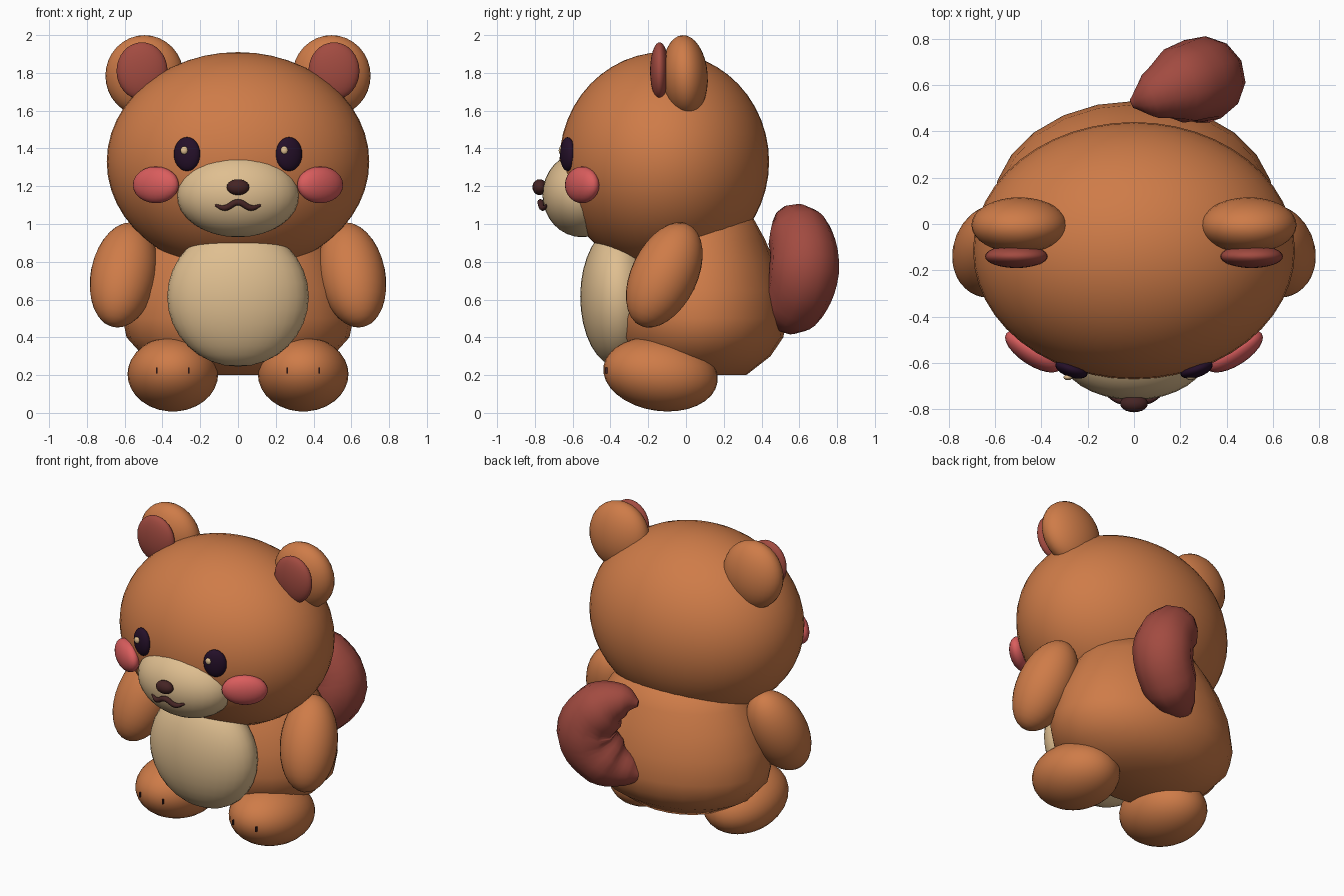
import bpy, bmesh, math
from mathutils import Vector, Matrix, Euler

cube = bpy.data.objects.get("Cube")
if cube:
    bpy.data.objects.remove(cube, do_unlink=True)


def material(name, r, g, b):
    m = bpy.data.materials.new(name)
    m.use_nodes = True
    m.diffuse_color = (r, g, b, 1)
    m.node_tree.nodes["Principled BSDF"].inputs["Base Color"].default_value = (r, g, b, 1)
    return m


FUR = material("orange fur", .62, .2, .065)
CREAM = material("cream", .74, .52, .28)
RED = material("dark red", .36, .07, .052)
PINK = material("cheek pink", .7, .11, .11)
BROWN = material("nose brown", .06, .018, .018)
INK = material("eye ink", .018, .005, .022)


def add_mesh(name, bm, mat, smooth=True):
    bmesh.ops.recalc_face_normals(bm, faces=bm.faces)
    mesh = bpy.data.meshes.new(name)
    bm.to_mesh(mesh)
    bm.free()
    mesh.materials.append(mat)
    for p in mesh.polygons:
        p.use_smooth = smooth
    ob = bpy.data.objects.new(name, mesh)
    bpy.context.collection.objects.link(ob)
    return ob


def ellipsoid(name, centre, radii, mat, rot=None, seg=32):
    bm = bmesh.new()
    bmesh.ops.create_uvsphere(bm, u_segments=seg, v_segments=seg // 2, radius=1)
    turn = rot.to_matrix().to_4x4() if rot else Matrix()
    bm.transform(Matrix.Translation(centre) @ turn @ Matrix.Diagonal((*radii, 1)))
    return add_mesh(name, bm, mat)


def tube(name, points, mat, resolution, bevel):
    """Round tube along (x, y, z, radius) points."""
    cu = bpy.data.curves.new(name, 'CURVE')
    cu.dimensions = '3D'
    cu.bevel_depth = 1
    cu.bevel_resolution = bevel
    cu.resolution_u = resolution
    cu.use_fill_caps = True
    sp = cu.splines.new('BEZIER')
    sp.bezier_points.add(len(points) - 1)
    for bp, (x, y, z, r) in zip(sp.bezier_points, points):
        bp.co = (x, y, z)
        bp.radius = r
        bp.handle_left_type = bp.handle_right_type = 'AUTO'
    cu.materials.append(mat)
    ob = bpy.data.objects.new(name, cu)
    bpy.context.collection.objects.link(ob)
    bpy.ops.object.select_all(action='DESELECT')
    bpy.context.view_layer.objects.active = ob
    ob.select_set(True)
    bpy.ops.object.convert(target='MESH')
    bpy.ops.object.shade_smooth()


# Torso: turned profile, flattened front to back, with a flat base
profile = [(0, .2), (.33, .2), (.5, .3), (.59, .4), (.61, .5), (.59, .65),
           (.53, .8), (.46, .92), (.38, 1.03), (0, 1.12)]
bm = bmesh.new()
verts = [bm.verts.new((r, 0, z)) for r, z in profile]
edges = [bm.edges.new(pair) for pair in zip(verts, verts[1:])]
bmesh.ops.spin(bm, geom=verts + edges, cent=(0, 0, 0), axis=(0, 0, 1),
               angle=math.tau, steps=24)
bmesh.ops.remove_doubles(bm, verts=bm.verts, dist=.0005)
bm.transform(Matrix.Translation((0, .07, 0)) @ Matrix.Diagonal((1, .755, 1, 1)))
torso = add_mesh("torso", bm, FUR)
bpy.context.view_layer.objects.active = torso
torso.select_set(True)
bpy.ops.object.shade_smooth_by_angle(angle=math.radians(50))

# Head, belly and face
ellipsoid("head", (0, -.115, 1.33), (.695, .555, .58), FUR, seg=48)
ellipsoid("belly", (0, -.36, .615), (.375, .2, .37), CREAM)
ellipsoid("muzzle", (0, -.55, 1.155), (.325, .21, .225), CREAM)
ellipsoid("nose", (0, -.775, 1.195), (.06, .038, .042), BROWN, seg=20)
tube("mouth", [(-.12, -.735, 1.1, .006), (-.07, -.758, 1.085, .016),
               (0, -.77, 1.115, .017), (.07, -.758, 1.085, .016),
               (.12, -.735, 1.1, .006)], BROWN, 6, 3)

# Paired parts
for s, side in ((1, "left"), (-1, "right")):
    ellipsoid(side + "_eye", (s * .27, -.627, 1.37), (.073, .035, .09), INK,
              Euler((0, 0, s * math.radians(19))), 24)
    ellipsoid(side + "_eye_glint", (s * .265 - .02, -.662, 1.39),
              (.02, .012, .022), CREAM, seg=12)
    ellipsoid(side + "_cheek", (s * .435, -.55, 1.207), (.14, .06, .097), PINK,
              Euler((0, 0, s * math.radians(33))), 24)
    ellipsoid(side + "_ear", (s * .495, -.005, 1.785), (.207, .12, .215), FUR,
              Euler((math.radians(4), 0, 0)))
    ellipsoid(side + "_inner_ear", (s * .508, -.14, 1.81), (.135, .05, .152), RED)
    reach = Vector((s * .1, -.24, -.5)).to_track_quat('Z', 'Y')
    ellipsoid(side + "_arm", (s * .605, -.115, .73), (.175, .175, .3), FUR, reach)
    ellipsoid(side + "_foot", (s * .345, -.135, .205), (.24, .305, .195), FUR,
              Euler((math.radians(-8), 0, 0)))
    # Toe marks
    for n, x in enumerate((.26, .43)):
        bm = bmesh.new()
        bmesh.ops.create_cube(bm, size=1)
        bm.transform(Matrix.Translation((s * x, -.418, .225))
                     @ Matrix.Diagonal((.007, .02, .032, 1)))
        add_mesh(f"{side}_toe_mark_{n + 1}", bm, BROWN, False)

# Curled tail, swept out to one side and back in
tube("tail", [(-.02, .48, .5, .03), (.06, .51, .52, .1), (.19, .57, .58, .17),
              (.295, .625, .76, .187), (.2, .6, .94, .17),
              (.07, .55, 1.0, .1), (-.01, .52, .99, .02)], RED, 5, 4)
